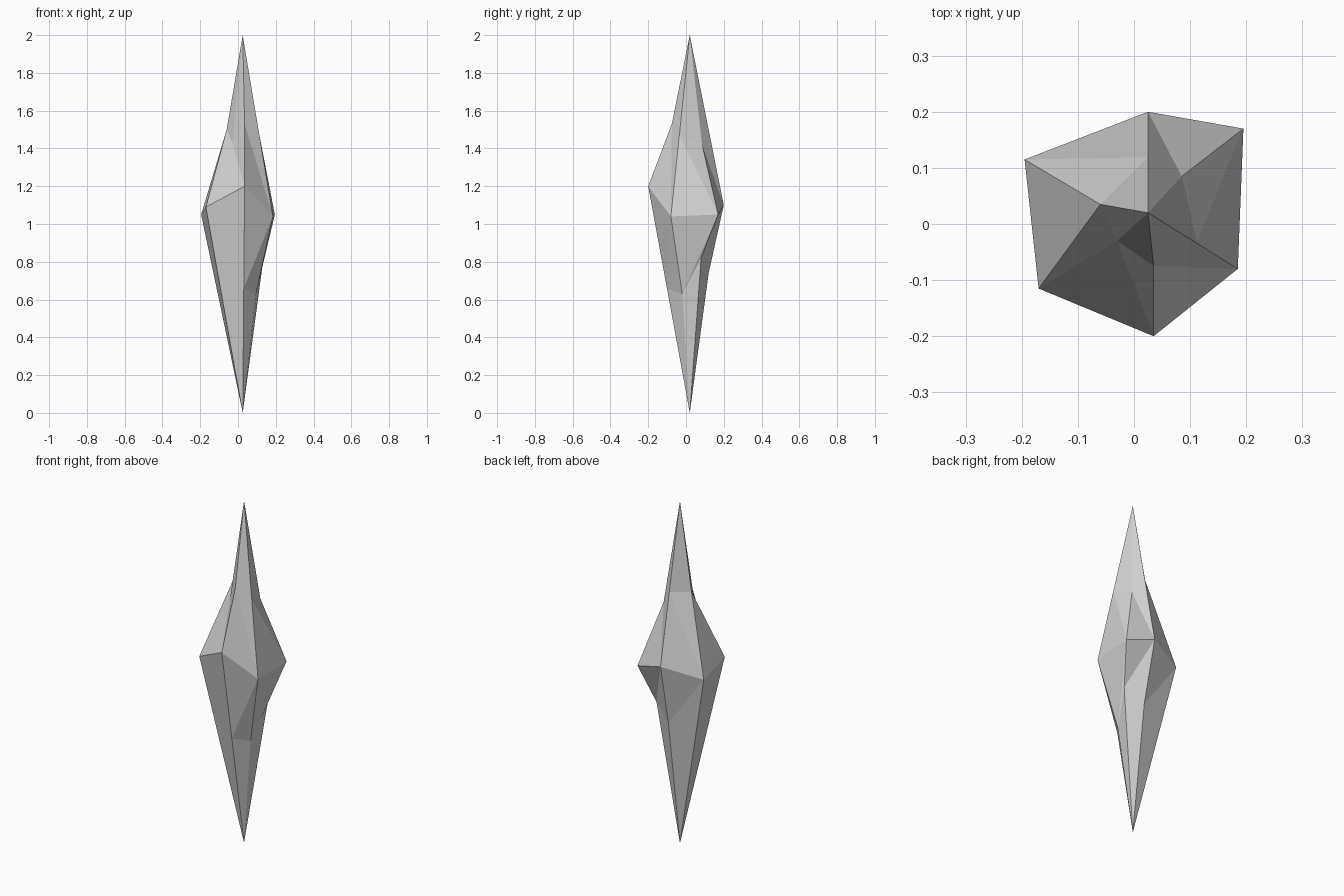
import bpy
import bmesh
from mathutils import Vector

cube = bpy.data.objects.get("Cube")
if cube:
    bpy.data.objects.remove(cube, do_unlink=True)

# Stone colour
stone = bpy.data.materials.new("pale_grey_stone")
stone.use_nodes = True
grey = (0.65, 0.65, 0.65, 1)
stone.diffuse_color = grey
stone.node_tree.nodes["Principled BSDF"].inputs["Base Color"].default_value = grey

tip = Vector((0.025, 0.02, 2))
foot = Vector((0.025, 0.02, 0))

# Wide girdle, counter-clockwise from the front corner
girdle = [Vector(p) for p in (
    (0.035, -0.20, 1.20), (0.185, -0.08, 1.04), (0.195, 0.17, 1.05),
    (0.025, 0.20, 1.10), (-0.195, 0.115, 1.05), (-0.17, -0.115, 1.09))]

# Pinched corners above and below; None keeps the edge straight
shoulder = [(0.035, -0.075, 1.53), None, (0.085, 0.085, 1.42),
            None, (-0.06, 0.035, 1.50), (-0.03, -0.03, 1.43)]
ankle = [None, (0.095, -0.02, 0.63), (0.135, 0.08, 0.82),
         (0.03, 0.12, 0.74), None, None]


def ring(points, end):
    """Fill straight edges with a point partway from girdle to end."""
    return [Vector(p) if p else g.lerp(end, 0.45) for p, g in zip(points, girdle)]


bm = bmesh.new()
rings = [[bm.verts.new(p) for p in r]
         for r in (ring(ankle, foot), girdle, ring(shoulder, tip))]
low, mid, top = rings
tip_vert, foot_vert = bm.verts.new(tip), bm.verts.new(foot)

# Flat facets between the rings, closed to a point at each end
for i in range(len(girdle)):
    j = (i + 1) % len(girdle)
    bm.faces.new((foot_vert, low[j], low[i]))
    bm.faces.new((low[i], low[j], mid[j]))
    bm.faces.new((low[i], mid[j], mid[i]))
    bm.faces.new((mid[i], mid[j], top[i]))
    bm.faces.new((mid[j], top[j], top[i]))
    bm.faces.new((top[i], top[j], tip_vert))
bmesh.ops.recalc_face_normals(bm, faces=bm.faces[:])

mesh = bpy.data.meshes.new("crystal_shard")
bm.to_mesh(mesh)
bm.free()
mesh.materials.append(stone)
shard = bpy.data.objects.new("crystal_shard", mesh)
bpy.context.collection.objects.link(shard)
